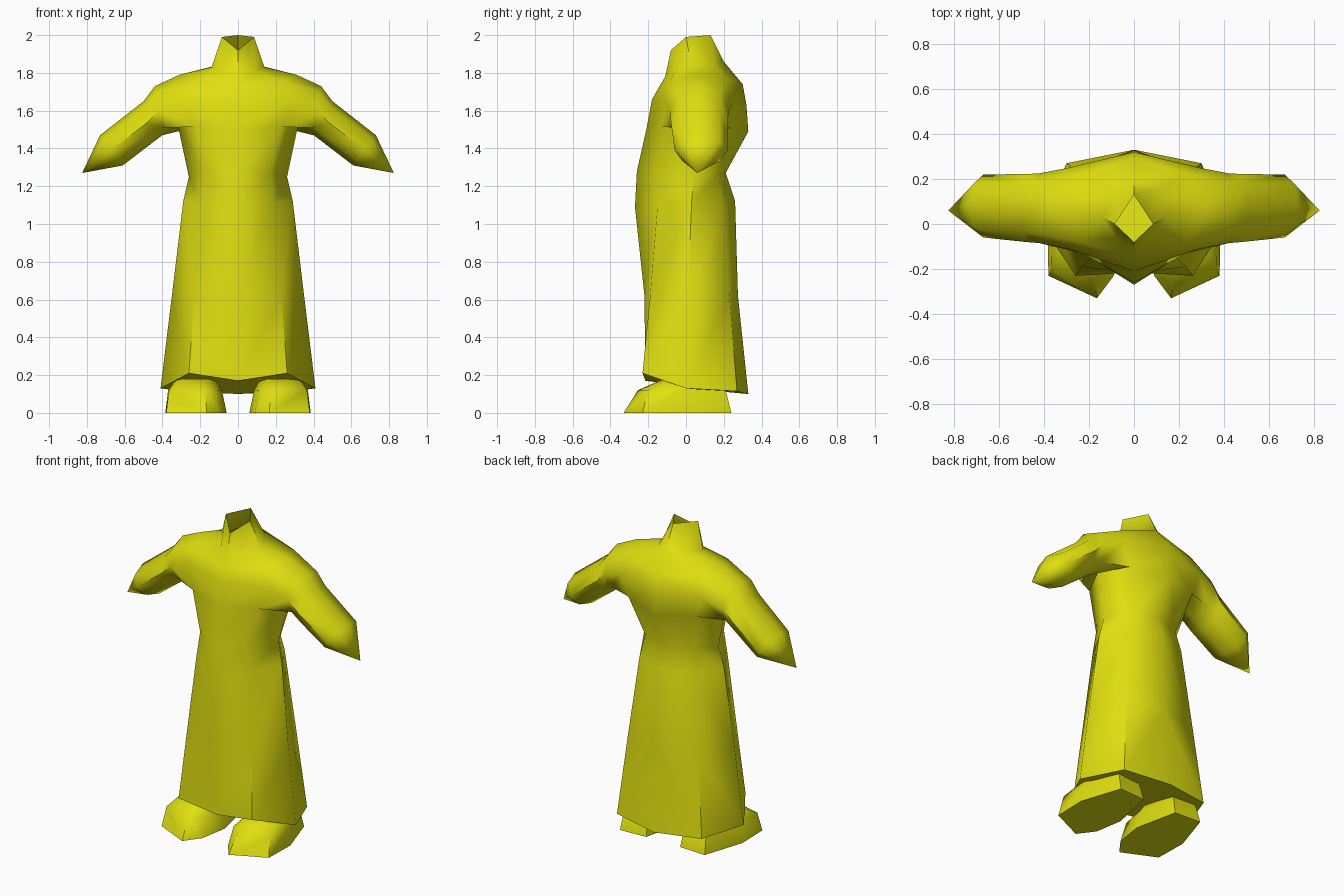
import bpy, bmesh, math

if "Cube" in bpy.data.objects:
    bpy.data.objects.remove(bpy.data.objects["Cube"])

yellow = bpy.data.materials.new("yellow cloth")
yellow.diffuse_color = (0.74, 0.74, 0.005, 1)
yellow.use_nodes = True
yellow.node_tree.nodes["Principled BSDF"].inputs["Base Color"].default_value = yellow.diffuse_color


def finish(name, bm):
    """Mirror the right half across x = 0 and make a smooth object."""
    bmesh.ops.mirror(bm, geom=bm.verts[:] + bm.edges[:] + bm.faces[:],
                     axis='X', merge_dist=0.001)
    bmesh.ops.recalc_face_normals(bm, faces=bm.faces[:])
    mesh = bpy.data.meshes.new(name)
    bm.to_mesh(mesh)
    bm.free()
    mesh.materials.append(yellow)
    ob = bpy.data.objects.new(name, mesh)
    bpy.context.collection.objects.link(ob)
    bpy.context.view_layer.objects.active = ob
    ob.select_set(True)
    bpy.ops.object.shade_smooth_by_angle(angle=math.radians(55))
    ob.select_set(False)


def bridge(bm, a, b):
    """Join two closed rings of equal size with quads."""
    n = len(a)
    for i in range(n):
        j = (i + 1) % n
        bm.faces.new((a[i], a[j], b[j], b[i]))


# Robe: half rings from hem to collar
# front z, side z, back z | front y | front corner x, y | side x, y | back corner x, y | back y
rings = [
    (.17, .13, .10, -.215, .26, -.23, .41, .00, .30, .27, .33),
    (.62, .62, .62, -.22, .23, -.19, .35, .01, .25, .23, .275),
    (1.09, 1.12, 1.12, -.27, .19, -.15, .29, .03, .19, .20, .26),
    (1.28, 1.25, 1.27, -.26, .17, -.14, .26, .04, .17, .17, .21),
    (1.50, 1.53, 1.49, -.21, .23, -.13, .32, .06, .24, .24, .33),
    (1.66, 1.66, 1.63, -.18, .29, -.11, None, 0, .29, .25, .32),
    (1.73, 1.79, 1.74, -.14, .24, -.08, .31, .06, .24, .22, .30),
    (1.78, 1.83, 1.86, -.11, .08, -.06, .14, .03, .09, .15, .20),
    (1.92, 1.99, 2.00, -.08, .0425, -.04, .085, .00, .0425, .065, .13),
]
bm = bmesh.new()
grid = []
for zf, zs, zb, fy, cx, cy, sx, sy, bx, by, ky in rings:
    pts = [(0, fy, zf), (cx, cy, (zf + zs) / 2), None if sx is None else (sx, sy, zs),
           (bx, by, (zs + zb) / 2), (0, ky, zb)]
    grid.append([bm.verts.new(p) if p else None for p in pts])
grid[0][1].co.z = .21          # hem is raised above each foot
for r in range(len(grid) - 1):
    for c in range(4):
        quad = (grid[r][c], grid[r][c + 1], grid[r + 1][c + 1], grid[r + 1][c])
        if None not in quad:   # the gap left here is the armhole
            bm.faces.new(quad)
bm.faces.new(grid[0])          # underside of the robe

# Sleeve: rings bridged onto the armhole
low, mid, high = grid[4], grid[5], grid[6]
prev = [high[2], high[3], mid[3], low[3], low[2], low[1], mid[1], high[1]]
# top x, z | bottom x, z | front y, back y
for tx, tz, ux, uz, y0, y1 in [(.44, 1.73, .40, 1.47, -.085, .225),
                               (.50, 1.65, .46, 1.425, -.08, .222),
                               (.73, 1.47, .61, 1.31, -.06, .22)]:
    ring = []
    for i in range(8):
        a = i * math.pi / 4
        t = (1 - math.cos(a)) / 2
        y = (y0 + y1) / 2 + (y1 - y0) / 2 * math.sin(a)
        ring.append(bm.verts.new((tx + (ux - tx) * t, y, tz + (uz - tz) * t)))
    bridge(bm, prev, ring)
    prev = ring
# Pointed sleeve end
tip = bm.verts.new((.825, .06, 1.27))
for i in range(8):
    bm.faces.new((prev[i], prev[(i + 1) % 8], tip))
finish("robe", bm)

# Feet: sole outline lofted up into the robe
bm = bmesh.new()
outlines = [
    (0, [(.06, -.05), (.09, -.23), (.165, -.33), (.38, -.23), (.385, -.02), (.30, .24), (.12, .23)]),
    (.12, [(.085, -.05), (.11, -.20), (.175, -.255), (.365, -.20), (.37, -.02), (.29, .21), (.13, .20)]),
    (.18, [(.12, -.04), (.15, -.10), (.19, -.12), (.32, -.10), (.33, -.01), (.27, .15), (.15, .15)]),
]
prev = None
for z, pts in outlines:
    ring = [bm.verts.new((x, y, z)) for x, y in pts]
    if prev:
        bridge(bm, prev, ring)
    else:
        bm.faces.new(ring)
    prev = ring
bm.faces.new(prev)
finish("feet", bm)
